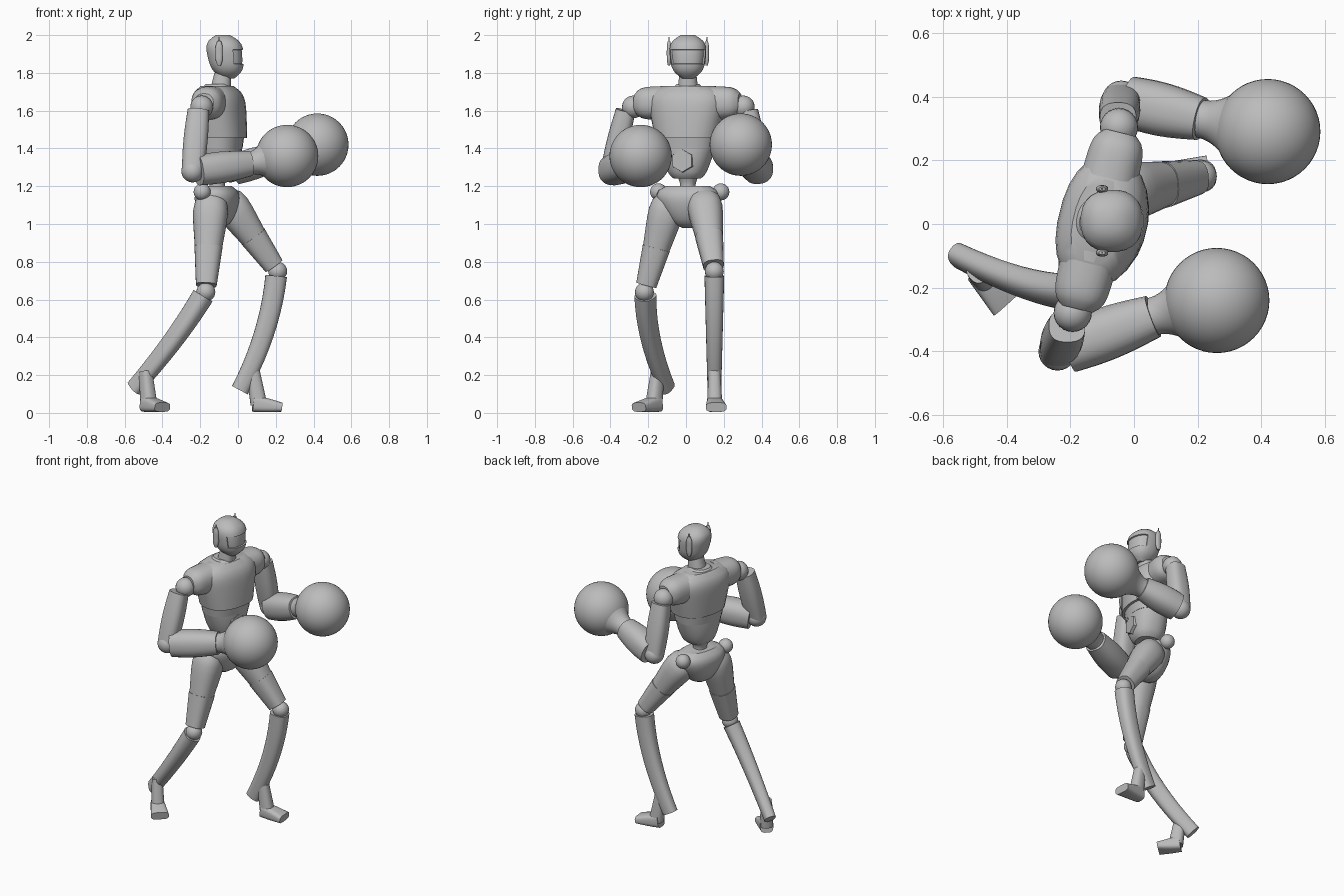
import bpy, bmesh, math
from mathutils import Vector, Matrix

cube = bpy.data.objects.get("Cube")
if cube:
    bpy.data.objects.remove(cube)

GREY = (.5, .5, .5, 1)
grey = bpy.data.materials.new("matte grey")
grey.use_nodes = True
grey.diffuse_color = GREY
grey.node_tree.nodes["Principled BSDF"].inputs["Base Color"].default_value = GREY

# The upper body is yawed: local x is forward, local y is sideways
WORLD = Matrix.Identity(4)
BODY = Matrix.Translation((-.11, .01, 0)) @ Matrix.Rotation(math.radians(-14), 4, "Z")
SIDEWAYS = Vector((0, 1, 0))
UP = Vector((0, 0, 1))


# Shape rules along a part, multiplying its radius
def plain(t):
    return 1


def swell(t):
    return 1 + math.sin(math.pi * t) / 8


def pinch(t):
    return 1 - math.sin(math.pi * t) / 3


def dome(t):
    return 1 - .4 * t ** 8


def hip_cap(t):
    return 1 - .6 * (1 - t) ** 10


def egg(t):
    return max(.35, math.sqrt(1 - abs(2 * t - 1) ** 3))


def capsule(t):
    return max(.5, (1 - abs(2 * t - 1) ** 6))


def finish(name, bm, frame):
    bmesh.ops.recalc_face_normals(bm, faces=bm.faces)
    bm.transform(frame)
    mesh = bpy.data.meshes.new(name)
    bm.to_mesh(mesh)
    bm.free()
    mesh.materials.append(grey)
    obj = bpy.data.objects.new(name, mesh)
    bpy.context.collection.objects.link(obj)
    bpy.ops.object.select_all(action="DESELECT")
    obj.select_set(True)
    bpy.context.view_layer.objects.active = obj
    bpy.ops.object.shade_smooth_by_angle(angle=math.radians(35))


def loft(start, end, size, depth=(1, 1), via=None, side=SIDEWAYS, shape=plain,
         grow=1, level=False, steps=10, sides=24, power=.85):
    """Sweep a rounded section from start to end, bending towards via."""
    bm = bmesh.new()
    start, end = Vector(start), Vector(end)
    via = Vector(via) if via else start.lerp(end, .5)
    loops = []
    for i in range(steps + 1):
        t = i / steps
        first, second = start.lerp(via, t), via.lerp(end, t)
        centre = first.lerp(second, t)
        along = UP if level else (second - first).normalized()
        front = along.cross(side).normalized()
        across = front.cross(along)
        wide = (size[0] + (size[1] - size[0]) * t ** grow) * shape(t)
        deep = wide * (depth[0] + (depth[1] - depth[0]) * t)
        loop = []
        for k in range(sides):
            turn = math.tau * (k + .5) / sides
            c, s = math.cos(turn), math.sin(turn)
            loop.append(bm.verts.new(centre
                                     + across * wide * math.copysign(abs(c) ** power, c)
                                     + front * deep * math.copysign(abs(s) ** power, s)))
        loops.append(loop)
    for low, high in zip(loops, loops[1:]):
        for k in range(sides):
            bm.faces.new((low[k - 1], low[k], high[k], high[k - 1]))
    bm.faces.new(loops[0])
    bm.faces.new(loops[-1])
    return bm


def part(name, start, end, size, frame=WORLD, **options):
    finish(name, loft(start, end, size, **options), frame)


def ball(name, centre, radius, frame=WORLD, detail=24):
    bm = bmesh.new()
    bmesh.ops.create_uvsphere(bm, u_segments=detail, v_segments=detail // 2, radius=radius)
    bm.transform(Matrix.Translation(centre))
    finish(name, bm, frame)


def in_visor(face):
    centre = face.calc_center_median()
    return centre.x > -.02 and 1.84 < centre.z < 1.93


def arm(label, shoulder, elbow, wrist, glove):
    """Upper arm, elbow, forearm, flared cuff and round glove."""
    shoulder, elbow, wrist, glove = map(Vector, (shoulder, elbow, wrist, glove))
    part(label + "_upper_arm", shoulder, elbow, (.052, .052), depth=(1.1, 1.1),
         shape=swell, power=.75)
    ball(label + "_elbow", elbow, .06)
    part(label + "_forearm", elbow.lerp(wrist, .1), wrist, (.08, .068), shape=swell)
    part(label + "_cuff", wrist, wrist.lerp(glove, .5), (.06, .115), grow=2, power=1)
    ball(label + "_glove", glove, .165, detail=48)


def leg(label, hip, knee, calf, heel, ankle, toe):
    """Thigh with a guard over its lower half, knee, shin, ankle and foot."""
    hip, knee, heel, ankle, toe = map(Vector, (hip, knee, heel, ankle, toe))
    out = UP.cross(toe - ankle).normalized()
    sole = Vector((ankle.x, ankle.y, .05))
    part(label + "_thigh", hip, hip.lerp(knee, .92), (.12, .05), grow=.75, shape=hip_cap)
    part(label + "_thigh_guard", hip.lerp(knee, .55), hip.lerp(knee, .93), (.074, .055),
         power=.75)
    ball(label + "_knee", knee, .05)
    part(label + "_shin", knee.lerp(heel, .04), heel, (.052, .036), depth=(1.1, 1.3),
         via=calf, side=out, power=.8)
    part(label + "_ankle", ankle, sole.lerp(toe, .2), (.032, .04), depth=(1.1, 1.1),
         side=out, power=.8)
    part(label + "_foot", sole, toe, (.04, .055), depth=(1.1, .45), side=out, power=.6)


# Head with a recessed visor, on a neck
head = loft((-.05, .01, 1.77), (-.08, .01, 2), (.085, .107), shape=egg, level=True, steps=15)
visor = [face for face in head.faces if in_visor(face)]
bmesh.ops.inset_region(head, faces=visor, thickness=.003)
bmesh.ops.inset_region(head, faces=visor, thickness=.002, depth=-.008)
finish("head", head, WORLD)
part("neck", (-.1, .01, 1.66), (-.08, .01, 1.8), (.06, .045), level=True)

# Torso shells, stepped at each panel line
part("chest", (.02, 0, 1.455), (0, 0, 1.73), (.17, .23), BODY, depth=(.78, .58), shape=dome,
     level=True)
part("collar", (0, 0, 1.7), (0, 0, 1.74), (.1, .06), BODY)
part("rib_band", (.015, 0, 1.4), (.015, 0, 1.46), (.15, .16), BODY, depth=(.76, .76), steps=1)
part("belly", (.015, 0, 1.24), (.015, 0, 1.41), (.07, .15), BODY, depth=(1, .75), grow=.6)
part("belly_plate", (.07, 0, 1.335), (.13, 0, 1.335), (.07, .06), BODY,
     steps=1, sides=6, power=1)
part("spine", (0, 0, 1.14), (0, 0, 1.26), (.06, .06), BODY, shape=pinch)
part("pelvis", (0, 0, .98), (0, 0, 1.2), (.03, .2), BODY, depth=(.9, .6),
     grow=.6, shape=dome)

# Paired parts: ear pods, aerials, shoulders and hip knobs
for label, s in (("lead", 1), ("rear", -1)):
    ear = .01 + s * .1
    part(label + "_ear_pod", (-.1, ear, 1.84), (-.1, ear, 1.97), (.012, .012),
         depth=(1.6, 1.6), shape=capsule)
    part(label + "_aerial", (-.1, ear, 1.9), (-.1, ear, 1.99), (.004, .003), sides=6, steps=1)
    part(label + "_shoulder", (0, s * .1, 1.64), (0, s * .285, 1.64), (.092, .084), BODY,
         side=UP, shape=dome)
    ball(label + "_shoulder_joint", (-.01, s * .3, 1.62), .06, BODY)
    ball(label + "_hip_knob", (-.04, s * .17, 1.17), .045, BODY)

# Arms held up in a guard
arm("lead", (-.05, .33, 1.6), (-.04, .39, 1.28), (.21, .33, 1.36), (.42, .29, 1.42))
arm("rear", (-.21, -.32, 1.6), (-.24, -.4, 1.28), (.06, -.29, 1.32), (.26, -.24, 1.36))

# Lead leg bent forward, rear leg stretched back with the foot turned out
leg("lead", hip=(-.08, .09, 1.16), knee=(.21, .15, .75), calf=(.17, .15, .42),
    heel=(.01, .15, .12), ankle=(.08, .15, .22), toe=(.23, .16, .03))
leg("rear", hip=(-.14, -.08, 1.16), knee=(-.17, -.22, .64), calf=(-.33, -.21, .38),
    heel=(-.55, -.1, .13), ankle=(-.49, -.15, .22), toe=(-.4, -.25, .03))
